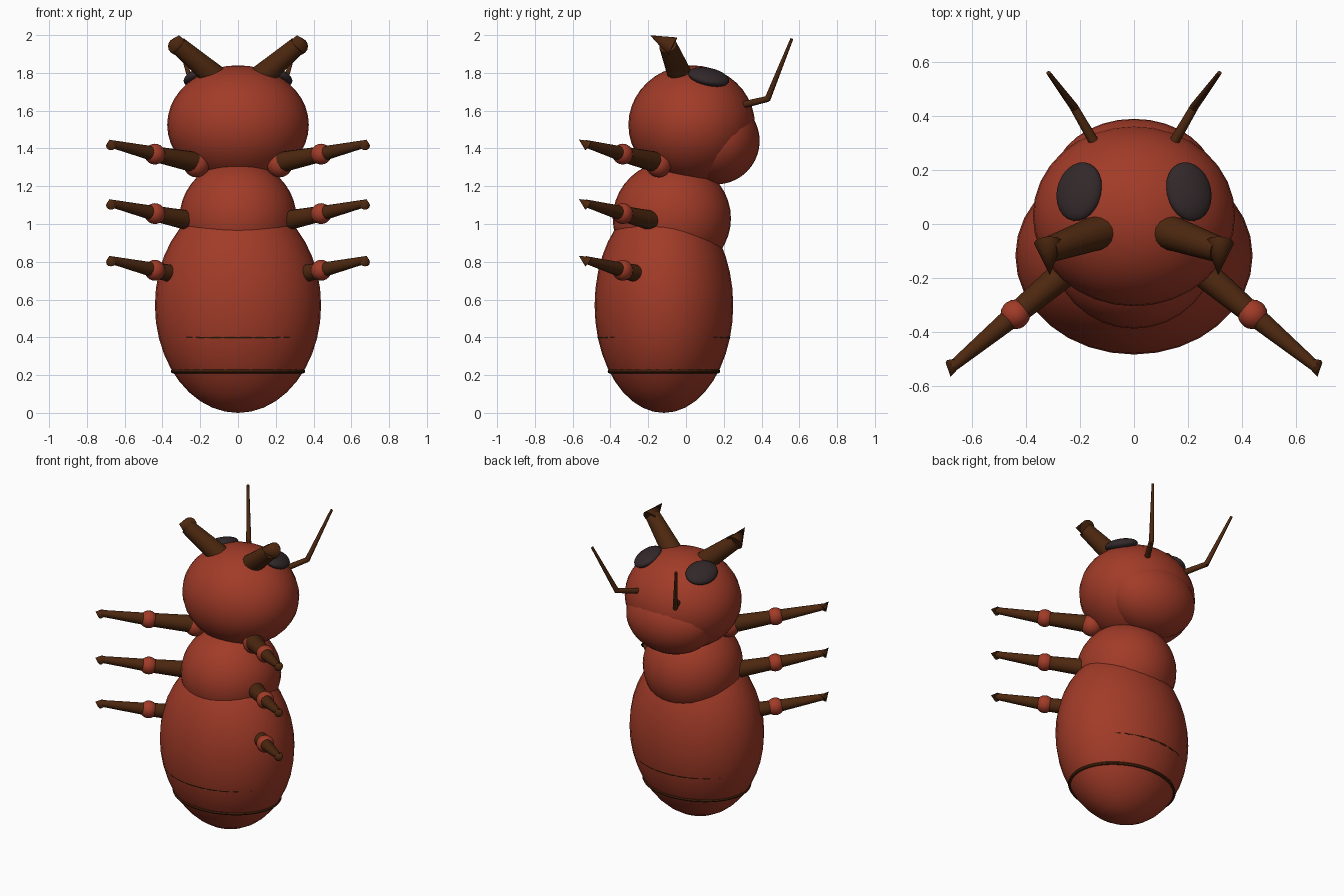
import bpy, math
from mathutils import Vector

if "Cube" in bpy.data.objects:
    bpy.data.objects.remove(bpy.data.objects["Cube"])


def material(name, color):
    m = bpy.data.materials.new(name)
    m.diffuse_color = (*color, 1)
    m.use_nodes = True
    m.node_tree.nodes["Principled BSDF"].inputs["Base Color"].default_value = m.diffuse_color
    return m


RED = material("rust red", (0.36, 0.044, 0.021))
BROWN = material("dark brown", (0.075, 0.021, 0.005))
BLACK = material("eye black", (0.032, 0.021, 0.023))


def finish(name, mat):
    ob = bpy.context.object
    ob.name = name
    ob.data.materials.append(mat)
    bpy.ops.object.shade_smooth_by_angle(angle=math.radians(40))
    return ob


def ellipsoid(name, loc, radii, mat, rot=(0, 0, 0), segs=32, rings=20):
    bpy.ops.mesh.primitive_uv_sphere_add(segments=segs, ring_count=rings, radius=1,
                                         location=loc, rotation=rot)
    bpy.context.object.scale = radii
    return finish(name, mat)


def taper(name, a, b, r1, r2, mat, sides=16):
    """Tapered cylinder (or cone when r2 is 0) from point a to point b."""
    a, b = Vector(a), Vector(b)
    d = b - a
    bpy.ops.mesh.primitive_cone_add(vertices=sides, radius1=r1, radius2=r2, depth=d.length,
                                    location=(a + b) / 2,
                                    rotation=d.to_track_quat('Z', 'Y').to_euler())
    return finish(name, mat)


def ring(name, z, rx, ry, thick):
    bpy.ops.mesh.primitive_torus_add(major_segments=48, minor_segments=8,
                                     major_radius=1 - thick, minor_radius=thick,
                                     location=(0, -0.117, z))
    bpy.context.object.scale = (rx, ry, 0.35)
    return finish(name, BROWN)


# Body
ellipsoid("abdomen", (0, -0.117, 0.57), (0.44, 0.367, 0.57), RED)
ellipsoid("thorax", (0, -0.075, 1.03), (0.31, 0.313, 0.305), RED)
ellipsoid("head", (0, 0.03, 1.525), (0.375, 0.335, 0.315), RED)
ellipsoid("chin", (0, 0.16, 1.44), (0.30, 0.23, 0.23), RED)

# Thin bands around the abdomen
ring("lower_band", 0.22, 0.356, 0.298, 0.03)
ring("upper_band", 0.40, 0.416, 0.3515, 0.025)

for s, side in ((1, "right"), (-1, "left")):
    # Three legs per side, same shape at different heights
    for i, dz in enumerate((0, -0.315, -0.615)):
        def p(x, y, z):
            return (s * x, y, z + dz)
        tag = f"{side}_{i + 1}"
        ellipsoid("hip_" + tag, p(0.22, -0.145, 1.315), (0.068,) * 3, RED, segs=20, rings=12)
        taper("upper_leg_" + tag, p(0.22, -0.15, 1.325), p(0.44, -0.335, 1.37), 0.056, 0.041, BROWN)
        ellipsoid("knee_" + tag, p(0.44, -0.335, 1.37), (0.055,) * 3, RED, segs=20, rings=12)
        taper("lower_leg_" + tag, p(0.44, -0.335, 1.37), p(0.675, -0.53, 1.425), 0.04, 0.02, BROWN)
        taper("claw_" + tag, p(0.67, -0.518, 1.415), p(0.68, -0.567, 1.447), 0.029, 0, BROWN, 12)

    # Mandibles with a hooked tip
    taper("mandible_" + side, (s * 0.10, -0.02, 1.76), (s * 0.315, -0.095, 1.945), 0.068, 0.048, BROWN)
    taper("mandible_tip_" + side, (s * 0.318, -0.07, 1.94), (s * 0.312, -0.19, 1.999), 0.053, 0, BROWN)

    # Eyes lying on the head surface
    ellipsoid("eye_" + side, (s * 0.203, 0.12, 1.778), (0.088, 0.112, 0.04), BLACK,
              (math.radians(-10), s * math.radians(22), s * math.radians(8)), 24, 14)

    # Elbowed antennae
    taper("antenna_base_" + side, (s * 0.14, 0.29, 1.628), (s * 0.222, 0.432, 1.662), 0.019, 0.016, BROWN, 12)
    taper("antenna_" + side, (s * 0.22, 0.43, 1.657), (s * 0.317, 0.56, 1.98), 0.016, 0.008, BROWN, 12)
